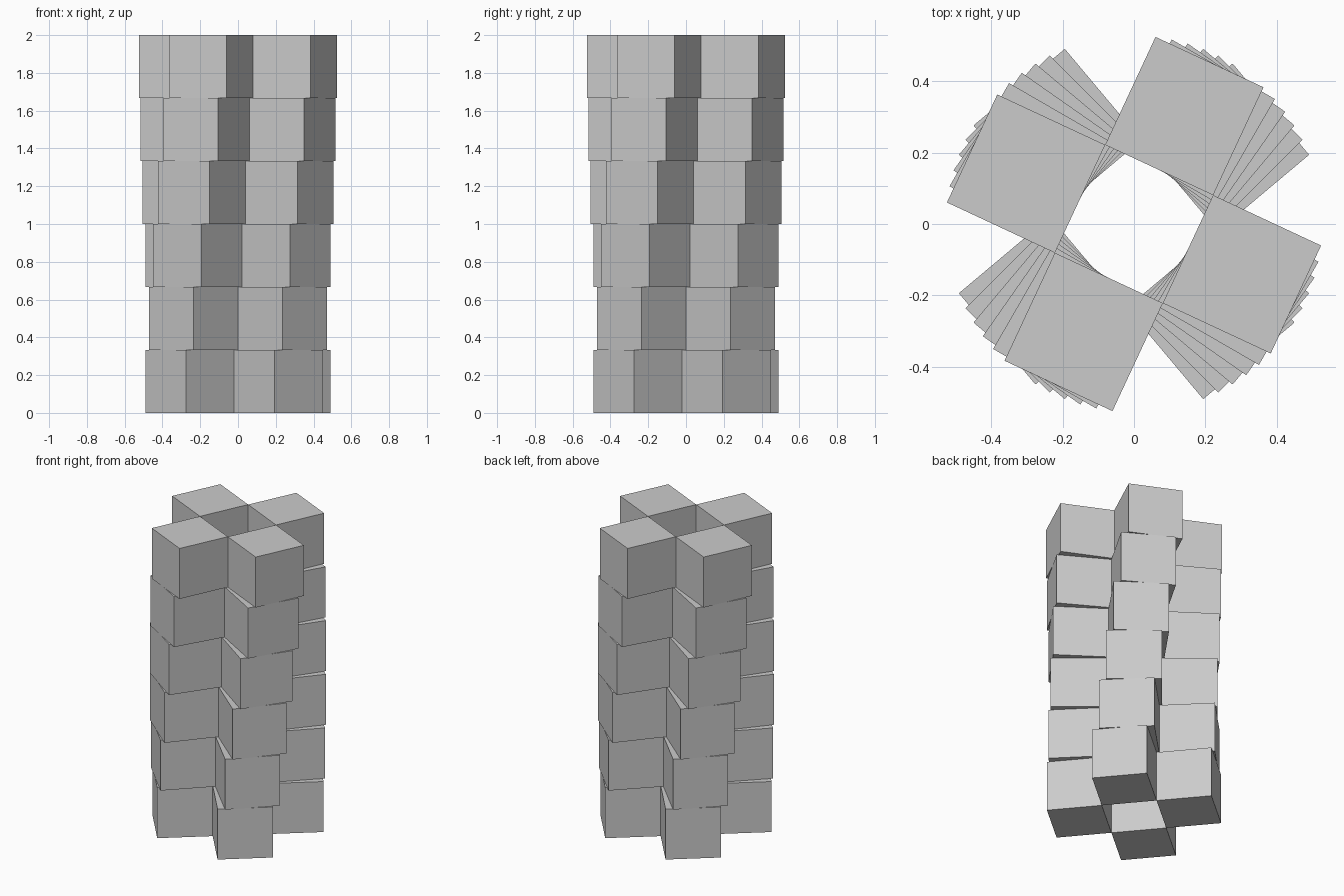
import bpy
from math import radians, cos, sin

if "Cube" in bpy.data.objects:
    bpy.data.objects.remove(bpy.data.objects["Cube"])

LAYERS = 6
SIDE = 2 / LAYERS      # cube edge, also the distance from the tower axis
START, STEP = -50, 5   # twist of the bottom layer and per layer, degrees


def block(name, angle, z):
    """Cube set at one edge length from the axis, facing outward."""
    bpy.ops.mesh.primitive_cube_add(
        size=SIDE,
        location=(SIDE * cos(angle), SIDE * sin(angle), z),
        rotation=(0, 0, angle))
    bpy.context.object.name = name


# Twisting tower: each layer is a plus of four cubes around an open core
for layer in range(LAYERS):
    for arm in range(4):
        angle = radians(START + STEP * layer + 90 * arm)
        block(f"layer_{layer + 1}_block_{arm + 1}", angle, SIDE * (layer + 0.5))
